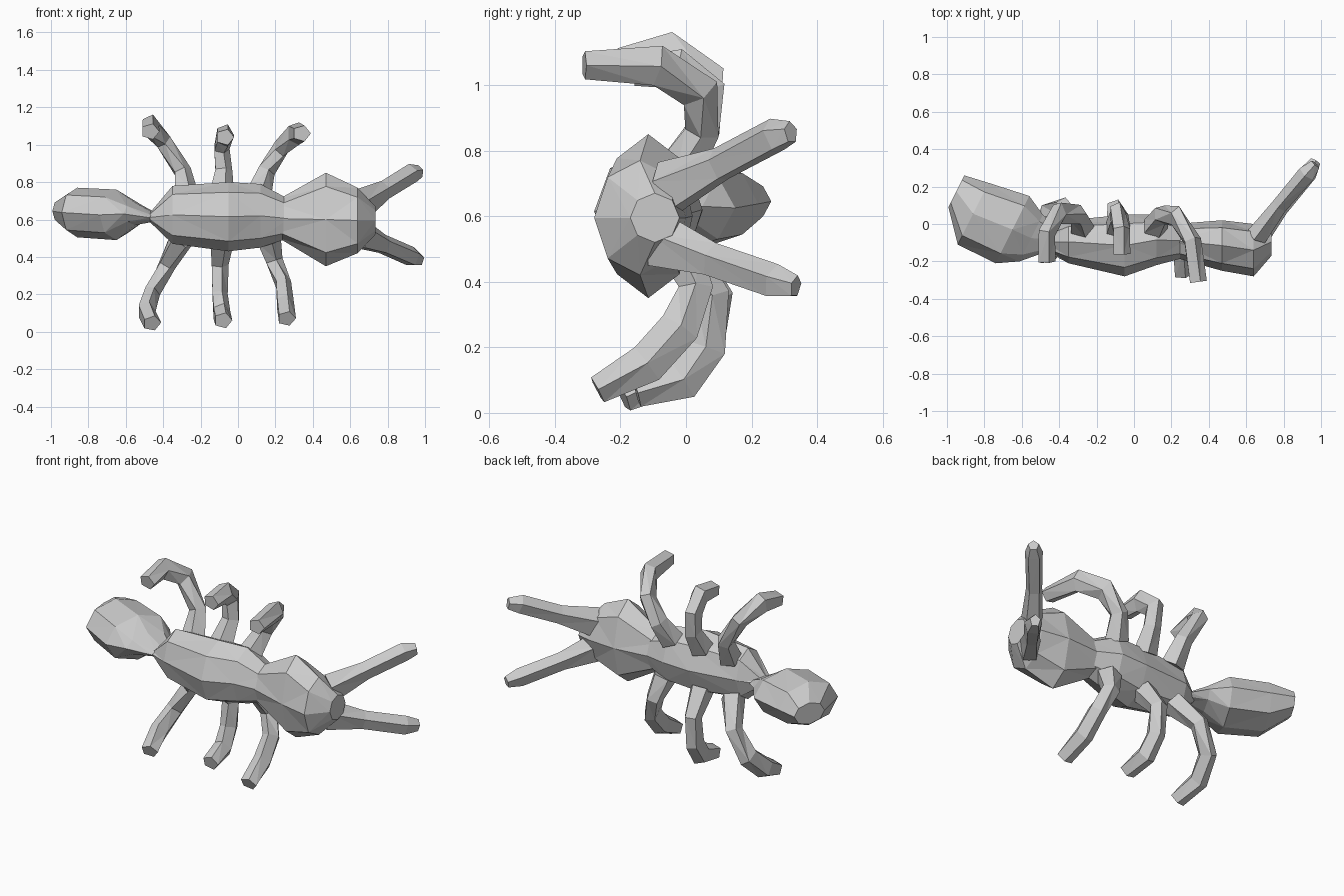
import bpy, bmesh
from math import cos, sin, pi
from mathutils import Vector


def skin(name, rings):
    """Bridge equal-sized rings of points, cap both ends, triangulate, flat shade."""
    bm = bmesh.new()
    vr = [[bm.verts.new(p) for p in r] for r in rings]
    n = len(vr[0])
    for a, b in zip(vr, vr[1:]):
        for i in range(n):
            j = (i + 1) % n
            bm.faces.new((a[i], a[j], b[j], b[i]))
    bm.faces.new(vr[0])
    bm.faces.new(vr[-1])
    bmesh.ops.recalc_face_normals(bm, faces=bm.faces)
    bmesh.ops.triangulate(bm, faces=bm.faces)
    me = bpy.data.meshes.new(name)
    bm.to_mesh(me)
    bm.free()
    ob = bpy.data.objects.new(name, me)
    bpy.context.collection.objects.link(ob)
    return ob


def body(name, sections, sides, shear=0.0):
    """Sections along x: (x, y min, y max, z min, z max)."""
    rings = []
    for k, (x, y0, y1, z0, z1) in enumerate(sections):
        ring = []
        for i in range(sides):
            a = 2 * pi * i / sides
            dy, dz = (y1 - y0) / 2 * cos(a), (z1 - z0) / 2 * sin(a)
            ring.append((x + shear * dy, (y0 + y1) / 2 + dy, (z0 + z1) / 2 + dz))
        rings.append(ring)
    return skin(name, rings)


def limb(name, path, widths, ref, sides=5):
    """Tube along a path; widths are (half width along ref, half depth)."""
    pts = [Vector(p) for p in path]
    rings = []
    for k, p in enumerate(pts):
        d = (pts[min(k + 1, len(pts) - 1)] - pts[max(k - 1, 0)]).normalized()
        s = Vector(ref)
        s = (s - d * s.dot(d)).normalized()
        t = d.cross(s)
        w, h = widths[k]
        rings.append([p + s * w * cos(2 * pi * i / sides) + t * h * sin(2 * pi * i / sides)
                      for i in range(sides)])
    return skin(name, rings)


# Abdomen, swung backwards, tapering to the waist
body("abdomen", [(-0.95, 0.09, 0.26, 0.58, 0.71), (-0.86, -0.11, 0.22, 0.505, 0.77),
                 (-0.65, -0.21, 0.15, 0.49, 0.76), (-0.55, -0.20, 0.05, 0.57, 0.69),
                 (-0.44, -0.15, -0.02, 0.59, 0.63)], 8, 0.5)

# Thorax
body("thorax", [(-0.48, -0.14, -0.05, 0.595, 0.625), (-0.35, -0.21, 0.02, 0.47, 0.78),
                (-0.05, -0.28, 0.05, 0.43, 0.80), (0.12, -0.22, 0.05, 0.45, 0.79),
                (0.27, -0.18, 0.0, 0.50, 0.71)], 8)

# Head
body("head", [(0.22, -0.18, 0.0, 0.50, 0.71), (0.47, -0.25, 0.02, 0.35, 0.85),
              (0.64, -0.28, 0.0, 0.42, 0.77), (0.735, -0.17, -0.02, 0.52, 0.67)], 8)

# Antennae
AW = [(0.09, 0.06), (0.055, 0.045), (0.055, 0.05), (0.035, 0.03)]
limb("upper_antenna", [(0.66, -0.06, 0.68), (0.78, 0.10, 0.755),
                       (0.925, 0.27, 0.845), (0.97, 0.32, 0.855)], AW, (0, 0, 1))
limb("lower_antenna", [(0.66, -0.08, 0.52), (0.78, 0.08, 0.465),
                       (0.93, 0.27, 0.40), (0.97, 0.335, 0.385)], AW, (0, 0, 1))

# Six bent legs rooted on the belly side
LW = [(0.07, 0.07), (0.05, 0.055), (0.045, 0.065), (0.05, 0.065), (0.05, 0.045)]
legs = {
    "upper_rear_leg": [(-0.28, -0.02, 0.73), (-0.30, 0.05, 0.86), (-0.40, 0.06, 1.02),
                       (-0.47, -0.05, 1.10), (-0.47, -0.20, 1.07)],
    "upper_middle_leg": [(-0.09, -0.02, 0.74), (-0.08, 0.05, 0.86), (-0.09, 0.06, 0.98),
                         (-0.07, -0.03, 1.05), (-0.07, -0.16, 1.04)],
    "upper_front_leg": [(0.11, -0.02, 0.74), (0.15, 0.05, 0.86), (0.23, 0.04, 0.98),
                        (0.31, -0.09, 1.06), (0.34, -0.31, 1.06)],
    "lower_rear_leg": [(-0.30, -0.02, 0.50), (-0.38, 0.09, 0.36), (-0.46, 0.06, 0.21),
                       (-0.49, -0.05, 0.11), (-0.46, -0.19, 0.045)],
    "lower_middle_leg": [(-0.09, -0.02, 0.49), (-0.10, 0.08, 0.36), (-0.10, 0.06, 0.20),
                         (-0.09, -0.01, 0.10), (-0.08, -0.15, 0.06)],
    "lower_front_leg": [(0.16, -0.02, 0.50), (0.19, 0.03, 0.38), (0.24, -0.02, 0.26),
                        (0.25, -0.12, 0.15), (0.26, -0.27, 0.07)],
}
for name, path in legs.items():
    limb(name, path, LW, (1, 0, 0))
